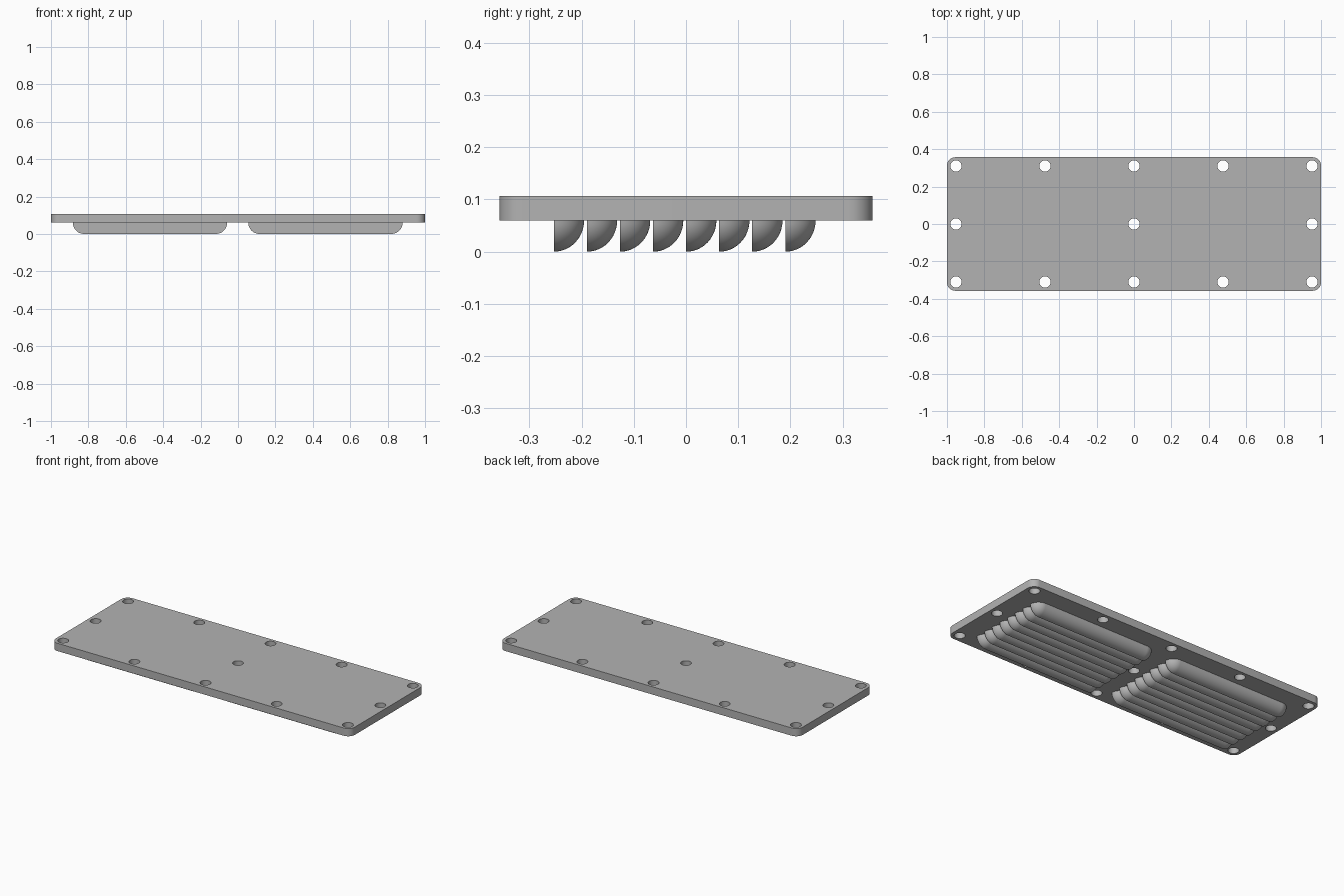
import bpy
import bmesh
from math import sin, cos, pi, radians
from mathutils import Vector

if "Cube" in bpy.data.objects:
    bpy.data.objects.remove(bpy.data.objects["Cube"])

PLATE_BOTTOM, PLATE_TOP = 0.06, 0.107
HALF_X, HALF_Y, CORNER = 1.0, 0.357, 0.045
HOLE_RADIUS = 0.03
LOUVRE_RADIUS = 0.06
LOUVRE_DEPTH = 0.058

grey = bpy.data.materials.new("light grey")
grey.use_nodes = True
grey.diffuse_color = (0.45, 0.45, 0.45, 1)
grey.node_tree.nodes["Principled BSDF"].inputs["Base Color"].default_value = grey.diffuse_color


def finish(bm, name):
    bmesh.ops.recalc_face_normals(bm, faces=bm.faces)
    mesh = bpy.data.meshes.new(name)
    bm.to_mesh(mesh)
    bm.free()
    mesh.materials.append(grey)
    obj = bpy.data.objects.new(name, mesh)
    bpy.context.collection.objects.link(obj)
    bpy.ops.object.select_all(action='DESELECT')
    obj.select_set(True)
    bpy.context.view_layer.objects.active = obj
    bpy.ops.object.shade_smooth_by_angle(angle=radians(30))
    return obj


def add_loop(bm, points):
    verts = [bm.verts.new((x, y, PLATE_BOTTOM)) for x, y in points]
    return [bm.edges.new((v, verts[i - 1])) for i, v in enumerate(verts)]


def arc(cx, cy, radius, start, sweep, steps):
    return [(cx + radius * cos(start + sweep * i / steps),
             cy + radius * sin(start + sweep * i / steps)) for i in range(steps + 1)]


# Mounting plate: rounded outline with drilled screw holes
bm = bmesh.new()
outline = []
for i, (sx, sy) in enumerate([(1, 1), (-1, 1), (-1, -1), (1, -1)]):
    outline += arc(sx * (HALF_X - CORNER), sy * (HALF_Y - CORNER), CORNER, i * pi / 2, pi / 2, 10)
edges = add_loop(bm, outline)
holes = [(x * 0.476, y * 0.31) for x in range(-2, 3) for y in (-1, 0, 1)
         if y != 0 or x in (-2, 0, 2)]
for x, y in holes:
    edges += add_loop(bm, arc(x, y, HOLE_RADIUS, 0, 2 * pi, 32)[:-1])
bmesh.ops.triangle_fill(bm, edges=edges, use_beauty=True, normal=(0, 0, 1))
top = bmesh.ops.extrude_face_region(bm, geom=bm.faces[:], use_keep_orig=True)
bmesh.ops.translate(bm, vec=(0, 0, PLATE_TOP - PLATE_BOTTOM),
                    verts=[g for g in top["geom"] if isinstance(g, bmesh.types.BMVert)])
finish(bm, "mounting_plate")


# Louvre: quarter-round bar with spherical ends and a flat front face
def louvre(name, x_min, x_max, y):
    bm = bmesh.new()
    steps = 12
    for end, side in ((x_min + LOUVRE_RADIUS, -1), (x_max - LOUVRE_RADIUS, 1)):
        for i in range(steps + 1):
            tilt = i / steps * pi / 2
            for j in range(steps + 1 if i < steps else 1):
                turn = j / steps * pi / 2
                direction = Vector((side * cos(tilt) * sin(turn), sin(tilt), -cos(tilt) * cos(turn)))
                bm.verts.new((end + direction.x * LOUVRE_RADIUS,
                              y + direction.y * LOUVRE_DEPTH,
                              PLATE_BOTTOM + direction.z * LOUVRE_RADIUS))
    bmesh.ops.convex_hull(bm, input=bm.verts[:])
    bmesh.ops.dissolve_limit(bm, angle_limit=radians(0.5), verts=bm.verts[:], edges=bm.edges[:])
    finish(bm, name)


# Two banks of eight louvres under the plate
for row in range(8):
    y = -0.253 + row * 0.0633
    louvre(f"right_louvre_{row + 1}", -0.883, -0.058, y)
    louvre(f"left_louvre_{row + 1}", 0.055, 0.88, y)
